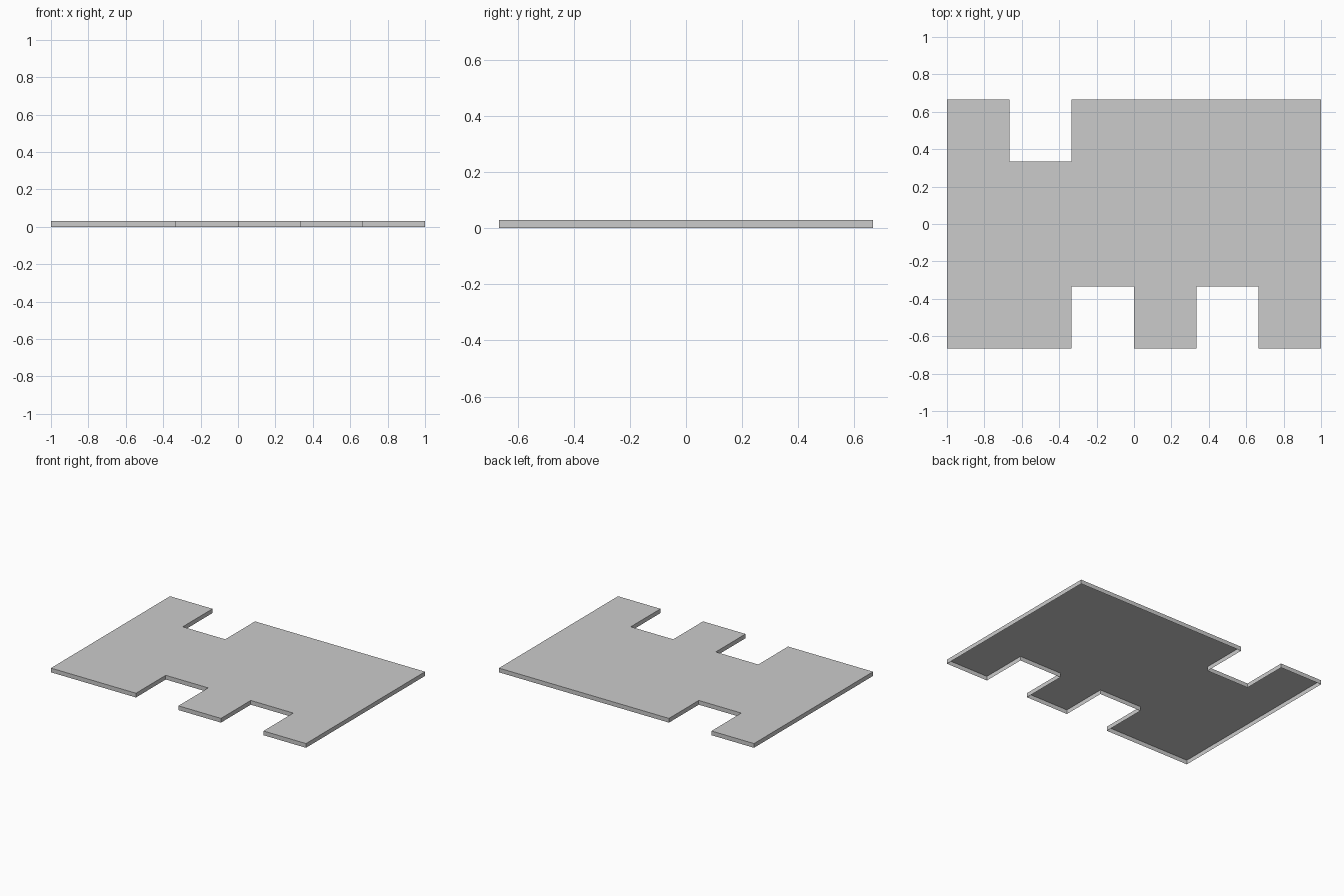
import bpy
import bmesh

cube = bpy.data.objects.get("Cube")
if cube:
    bpy.data.objects.remove(cube, do_unlink=True)

UNIT = 1 / 3      # notch width and depth
HEIGHT = 0.03

# Material
grey = bpy.data.materials.new("light grey")
grey.use_nodes = True
colour = (0.6, 0.6, 0.6, 1)
grey.diffuse_color = colour
grey.node_tree.nodes["Principled BSDF"].inputs["Base Color"].default_value = colour

# Outline in notch units, counter-clockwise from the front right corner
outline = [(-3, -2), (-1, -2), (-1, -1), (0, -1), (0, -2), (1, -2), (1, -1),
           (2, -1), (2, -2), (3, -2), (3, 2), (-1, 2), (-1, 1), (-2, 1),
           (-2, 2), (-3, 2)]

# Thin notched panel: a top sheet with a skirt, open underneath
bm = bmesh.new()
top = [bm.verts.new((x * UNIT, y * UNIT, HEIGHT)) for x, y in outline]
rim = [bm.verts.new((v.co.x, v.co.y, 0)) for v in top]
bm.faces.new(top)
for i in range(len(top)):
    j = (i + 1) % len(top)
    bm.faces.new((rim[i], rim[j], top[j], top[i]))

mesh = bpy.data.meshes.new("notched_panel")
bm.to_mesh(mesh)
bm.free()
mesh.materials.append(grey)
panel = bpy.data.objects.new("notched_panel", mesh)
bpy.context.collection.objects.link(panel)
